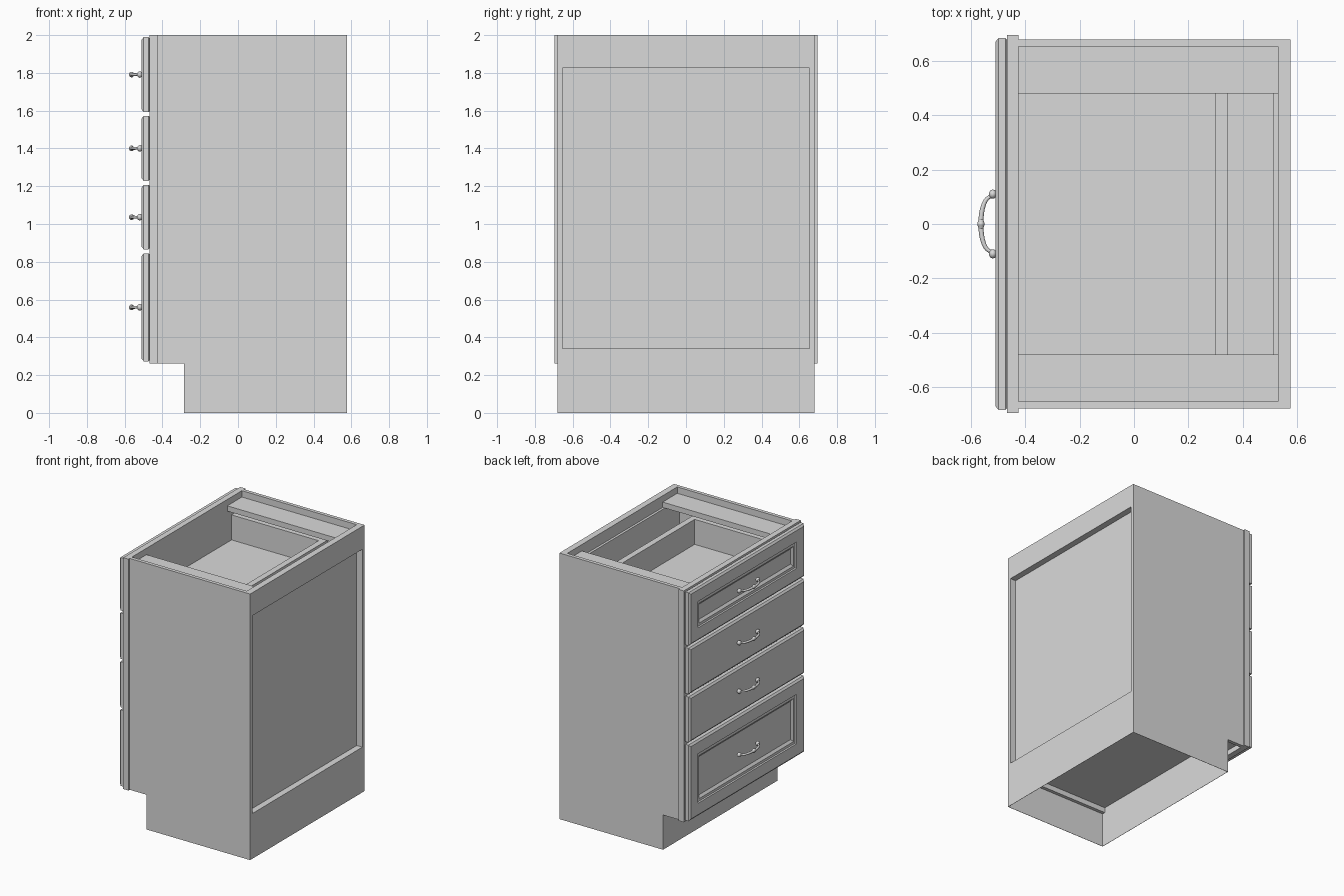
import bpy, bmesh, math

if "Cube" in bpy.data.objects:
    bpy.data.objects.remove(bpy.data.objects["Cube"], do_unlink=True)

grey = bpy.data.materials.new("plain grey")
grey.use_nodes = True
COLOUR = (0.7, 0.7, 0.7, 1)
grey.diffuse_color = COLOUR
grey.node_tree.nodes["Principled BSDF"].inputs["Base Color"].default_value = COLOUR


def finish(name, bm):
    """Turn a bmesh into a named, coloured object."""
    bmesh.ops.recalc_face_normals(bm, faces=bm.faces)
    mesh = bpy.data.meshes.new(name)
    bm.to_mesh(mesh)
    bm.free()
    mesh.materials.append(grey)
    obj = bpy.data.objects.new(name, mesh)
    bpy.context.collection.objects.link(obj)
    return obj


def add_box(bm, x, y, z):
    vs = bmesh.ops.create_cube(bm, size=1)["verts"]
    for v in vs:
        for i, (lo, hi) in enumerate((x, y, z)):
            v.co[i] = lo if v.co[i] < 0 else hi


def box(name, x, y, z):
    bm = bmesh.new()
    add_box(bm, x, y, z)
    return finish(name, bm)


def rings(name, loops, cap=True):
    """Skin rectangles (x, y half width, z low, z high); close the ends or the loop."""
    bm = bmesh.new()
    rows = [[bm.verts.new((x, y, z)) for y, z in ((-h, a), (h, a), (h, b), (-h, b))]
            for x, h, a, b in loops]
    pairs = list(zip(rows, rows[1:]))
    if cap:
        bm.faces.new(rows[0])
        bm.faces.new(rows[-1])
    else:
        pairs.append((rows[-1], rows[0]))
    for a, b in pairs:
        for i in range(4):
            j = (i + 1) % 4
            bm.faces.new((a[i], a[j], b[j], b[i]))
    return finish(name, bm)


def back_ring(name, x0, x1, half, low):
    """Rectangular frame around the recessed back."""
    outer, inner = (half, low, 2.0), (0.653, 0.34, 1.827)
    rings(name, [(x0, *outer), (x1, *outer), (x1, *inner), (x0, *inner)], cap=False)


# Sides: thick panels with a thin outer skin reaching down round the toe notch
PROFILE = [(-0.425, 0.261), (-0.285, 0.261), (-0.285, 0), (0.577, 0), (0.577, 2), (-0.425, 2)]
for side, s in (("left", 1), ("right", -1)):
    box(side + "_side_panel", (-0.425, 0.53), sorted((s * 0.653, s * 0.678)), (0.261, 2))
    bm = bmesh.new()
    face = bm.faces.new([bm.verts.new((x, s * 0.678, z)) for x, z in PROFILE])
    ext = bmesh.ops.extrude_face_region(bm, geom=[face])["geom"]
    bmesh.ops.translate(bm, vec=(0, s * 0.002, 0),
                        verts=[g for g in ext if isinstance(g, bmesh.types.BMVert)])
    finish(side + "_side_skin", bm)
    # Flat stretcher under the top edge
    box(side + "_top_stretcher", (-0.425, 0.53), sorted((s * 0.48, s * 0.653)), (1.912, 1.952))

# Back, floor, toe kick and face frame
back_ring("back_frame", 0.53, 0.575, 0.678, 0.261)
back_ring("back_skin", 0.575, 0.577, 0.678, 0.0)
box("back_panel", (0.512, 0.53), (-0.653, 0.653), (0.3, 1.912))
box("cabinet_floor", (-0.425, 0.53), (-0.653, 0.653), (0.3, 0.33))
box("toe_kick", (-0.285, -0.283), (-0.678, 0.678), (0, 0.3))
box("face_frame", (-0.468, -0.425), (-0.695, 0.695), (0.261, 2))


def drawer_box(name, low, high):
    """Open tray behind a drawer front."""
    bm = bmesh.new()
    add_box(bm, (-0.425, 0.299), (-0.53, 0.53), (low, low + 0.02))
    add_box(bm, (0.299, 0.344), (-0.53, 0.53), (low, high))
    for s in (-1, 1):
        add_box(bm, (-0.425, 0.344), sorted((s * 0.53, s * 0.575)), (low, high))
    finish(name, bm)


def drawer_front(name, low, high, panelled):
    """Chamfered front, optionally with a stepped and sunken panel."""
    steps = [(-0.468, 0.006), (-0.474, 0), (-0.499, 0), (-0.51, 0.014)]
    if panelled:
        steps += [(-0.51, 0.1), (-0.502, 0.105), (-0.502, 0.124), (-0.488, 0.142)]
    rings(name, [(x, 0.685 - d, low + d, high - d) for x, d in steps])


def handle(name, z):
    """Bowed pull with ball feet and a collar in the middle."""
    curve = bpy.data.curves.new(name, "CURVE")
    curve.dimensions = "3D"
    curve.bevel_depth = 0.008
    curve.bevel_resolution = 2
    curve.use_fill_caps = True
    spline = curve.splines.new("POLY")
    n = 17
    spline.points.add(n - 1)
    for i, p in enumerate(spline.points):
        t = math.pi * i / (n - 1)
        p.co = (-0.52 - 0.044 * math.sin(t) ** 0.8, 0.102 * math.cos(t), z, 1)
        p.radius = 0.75 + 0.4 * math.sin(t)
    temp = bpy.data.objects.new(name, curve)
    bpy.context.collection.objects.link(temp)
    mesh = bpy.data.meshes.new_from_object(
        temp.evaluated_get(bpy.context.evaluated_depsgraph_get()))
    bpy.data.objects.remove(temp, do_unlink=True)
    bm = bmesh.new()
    bm.from_mesh(mesh)
    bpy.data.meshes.remove(mesh)

    def ball(x, y, r, stretch):
        vs = bmesh.ops.create_uvsphere(bm, u_segments=12, v_segments=8, radius=r)["verts"]
        for v in vs:
            v.co = (v.co.x * stretch + x, v.co.y + y, v.co.z + z)

    for y in (-0.11, 0.11):
        ball(-0.52, y, 0.017, 0.85)
    for y in (-0.009, 0, 0.009):
        ball(-0.5635, y, 0.012 if y else 0.015, 0.9)
    for f in bm.faces:
        f.smooth = True
    finish(name, bm)


# Four drawers, bottom to top; the outer two have sunken panels
DRAWERS = [("bottom", 0.273, 0.845, True), ("lower_middle", 0.865, 1.207, False),
           ("upper_middle", 1.228, 1.573, False), ("top", 1.592, 1.99, True)]
for label, low, high, panelled in DRAWERS:
    drawer_front(label + "_drawer_front", low, high, panelled)
    drawer_box(label + "_drawer_box", low + 0.065, high - 0.125)
    handle(label + "_drawer_handle", (low + high) / 2)
